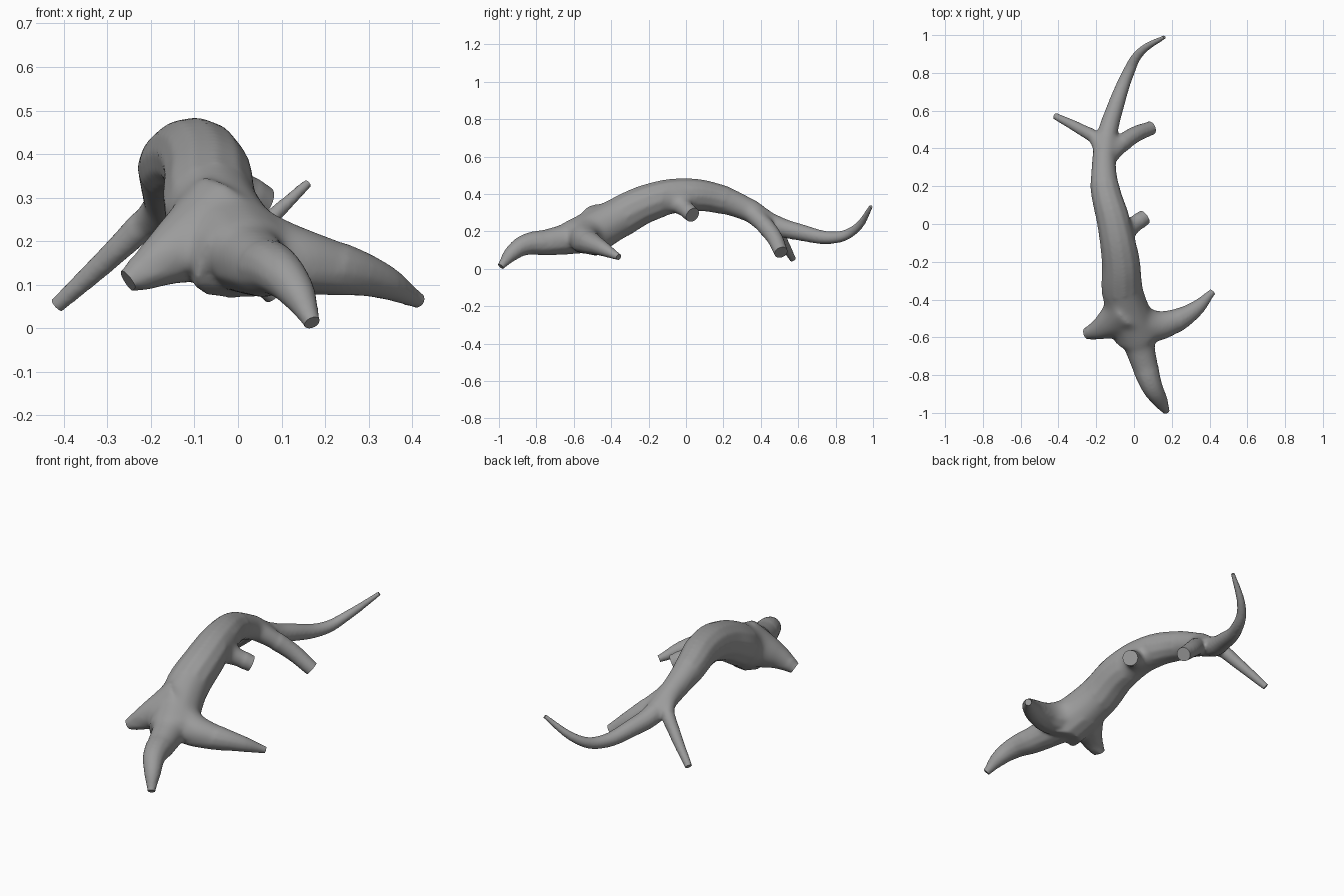
import bpy, bmesh
from mathutils import Vector

cube = bpy.data.objects.get("Cube")
if cube:
    bpy.data.objects.remove(cube)

GREY = (0.33, 0.33, 0.33, 1)
wood = bpy.data.materials.new("grey_wood")
wood.use_nodes = True
wood.diffuse_color = GREY
wood.node_tree.nodes["Principled BSDF"].inputs["Base Color"].default_value = GREY

OVERRUN = 0.03
joined = bmesh.new()
tips = []


def fill_open_edges(bm):
    bmesh.ops.holes_fill(bm, edges=[e for e in bm.edges if e.is_boundary], sides=0)


def slice_off(bm, geom, point, normal):
    """Remove whatever lies beyond a plane and close the cut with a flat face."""
    bmesh.ops.bisect_plane(bm, geom=geom, plane_co=point, plane_no=normal, clear_outer=True)
    fill_open_edges(bm)


def curve_tube(name, points, radii):
    """Round, capped tube along a smooth path, as a bmesh."""
    curve = bpy.data.curves.new(name, "CURVE")
    curve.dimensions = "3D"
    curve.bevel_depth = 1
    curve.resolution_u = 6
    curve.use_fill_caps = True
    spline = curve.splines.new("BEZIER")
    spline.bezier_points.add(len(points) - 1)
    for knot, point, radius in zip(spline.bezier_points, points, radii):
        knot.co = point
        knot.radius = radius
        knot.handle_left_type = knot.handle_right_type = "AUTO"
    helper = bpy.data.objects.new(name, curve)
    bpy.context.collection.objects.link(helper)
    graph = bpy.context.evaluated_depsgraph_get()
    tube = bmesh.new()
    tube.from_mesh(helper.evaluated_get(graph).to_mesh())
    bpy.data.objects.remove(helper)
    bpy.data.curves.remove(curve)
    bmesh.ops.remove_doubles(tube, verts=tube.verts, dist=0.0005)
    return tube


def grow(name, thick, thin, *path, taper=1.0, sawn=True, flat_below=False):
    """Add a limb that tapers along its path, run past its tip for a clean cut later."""
    points = [Vector(p) for p in path]
    steps = [(b - a).length for a, b in zip(points, points[1:])]
    radii = [thin + (thick - thin) * (sum(steps[i:]) / sum(steps)) ** taper
             for i in range(len(points))]
    way = (points[-1] - points[-2]).normalized()
    if sawn:
        tips.append((points[-1], way, thin))
    tube = curve_tube(name, points + [points[-1] + way * OVERRUN], radii + [thin])
    if flat_below:
        slice_off(tube, tube.verts[:] + tube.edges[:] + tube.faces[:],
                  (0, -0.6, 0.096), (0, -0.2, -1))
    mesh = bpy.data.meshes.new(name)
    tube.to_mesh(mesh)
    tube.free()
    joined.from_mesh(mesh)
    bpy.data.meshes.remove(mesh)


# Arched trunk, and the upturned twig it narrows into
fork = (-0.16, 0.34, 0.315)
grow("trunk", 0.125, 0.064, (0.02, -0.6, 0.14), (-0.06, -0.36, 0.275), (-0.07, -0.2, 0.355),
     (-0.105, 0, 0.397), (-0.155, 0.2, 0.37), fork, taper=0.8, sawn=False, flat_below=True)
grow("twig", 0.064, 0.012, fork, (-0.14, 0.48, 0.235), (-0.105, 0.6, 0.2), (-0.03, 0.8, 0.17),
     (0.025, 0.9, 0.21), (0.16, 0.99, 0.335))

# Side branches
grow("short_stub", 0.06, 0.042, (-0.09, -0.1, 0.38), (-0.02, -0.02, 0.335), (0.055, 0.035, 0.29))
grow("left_branch", 0.055, 0.038, fork, (-0.01, 0.465, 0.18), (0.09, 0.508, 0.09))
grow("right_branch", 0.045, 0.019, fork, (-0.205, 0.45, 0.255), (-0.28, 0.5, 0.18),
     (-0.415, 0.57, 0.055))

# Spreading roots
grow("left_root", 0.11, 0.019, (-0.02, -0.5, 0.2), (0.1, -0.54, 0.165), (0.2, -0.52, 0.145),
     (0.32, -0.455, 0.115), (0.415, -0.36, 0.065), flat_below=True)
grow("right_root", 0.13, 0.032, (-0.03, -0.45, 0.24), (-0.12, -0.52, 0.19),
     (-0.19, -0.56, 0.15), (-0.25, -0.58, 0.108), flat_below=True)
grow("front_root", 0.095, 0.02, (0, -0.54, 0.18), (0.055, -0.74, 0.145), (0.095, -0.86, 0.13),
     (0.135, -0.93, 0.085), (0.17, -0.99, 0.015), taper=0.7)

# Fuse the limbs into one skin
mesh = bpy.data.meshes.new("fallen_branch")
joined.to_mesh(mesh)
joined.free()
branch = bpy.data.objects.new("fallen_branch", mesh)
bpy.context.collection.objects.link(branch)
remesh = branch.modifiers.new("fuse", "REMESH")
remesh.mode = "VOXEL"
remesh.voxel_size = 0.008
bm = bmesh.new()
bm.from_object(branch, bpy.context.evaluated_depsgraph_get())
branch.modifiers.clear()

# Soften the skin, most of all where limbs meet
joints = [((0, -0.55, 0.2), 0.25), (fork, 0.16), ((-0.05, -0.04, 0.35), 0.11)]
near = [v for v in bm.verts if v.co.z > 0.13
        and any((v.co - Vector(centre)).length < reach for centre, reach in joints)]
for verts, rounds in ((near, 30), (bm.verts[:], 4)):
    for _ in range(rounds):
        bmesh.ops.smooth_vert(bm, verts=verts, factor=0.5,
                              use_axis_x=True, use_axis_y=True, use_axis_z=True)

# Saw every tip off flat
for end, way, thin in tips:
    faces = [f for f in bm.faces
             if (f.calc_center_median() - end).length < thin + OVERRUN * 1.6]
    edges = {e for f in faces for e in f.edges}
    verts = {v for f in faces for v in f.verts}
    slice_off(bm, [*verts, *edges, *faces], end, way)
bmesh.ops.recalc_face_normals(bm, faces=bm.faces)

# Rest the lowest tip on the ground
low = min(v.co.z for v in bm.verts)
bmesh.ops.translate(bm, verts=bm.verts, vec=(0, 0, -low))
bm.to_mesh(mesh)
bm.free()
mesh.materials.append(wood)

bpy.context.view_layer.objects.active = branch
branch.select_set(True)
bpy.ops.object.shade_smooth_by_angle(angle=0.7)
